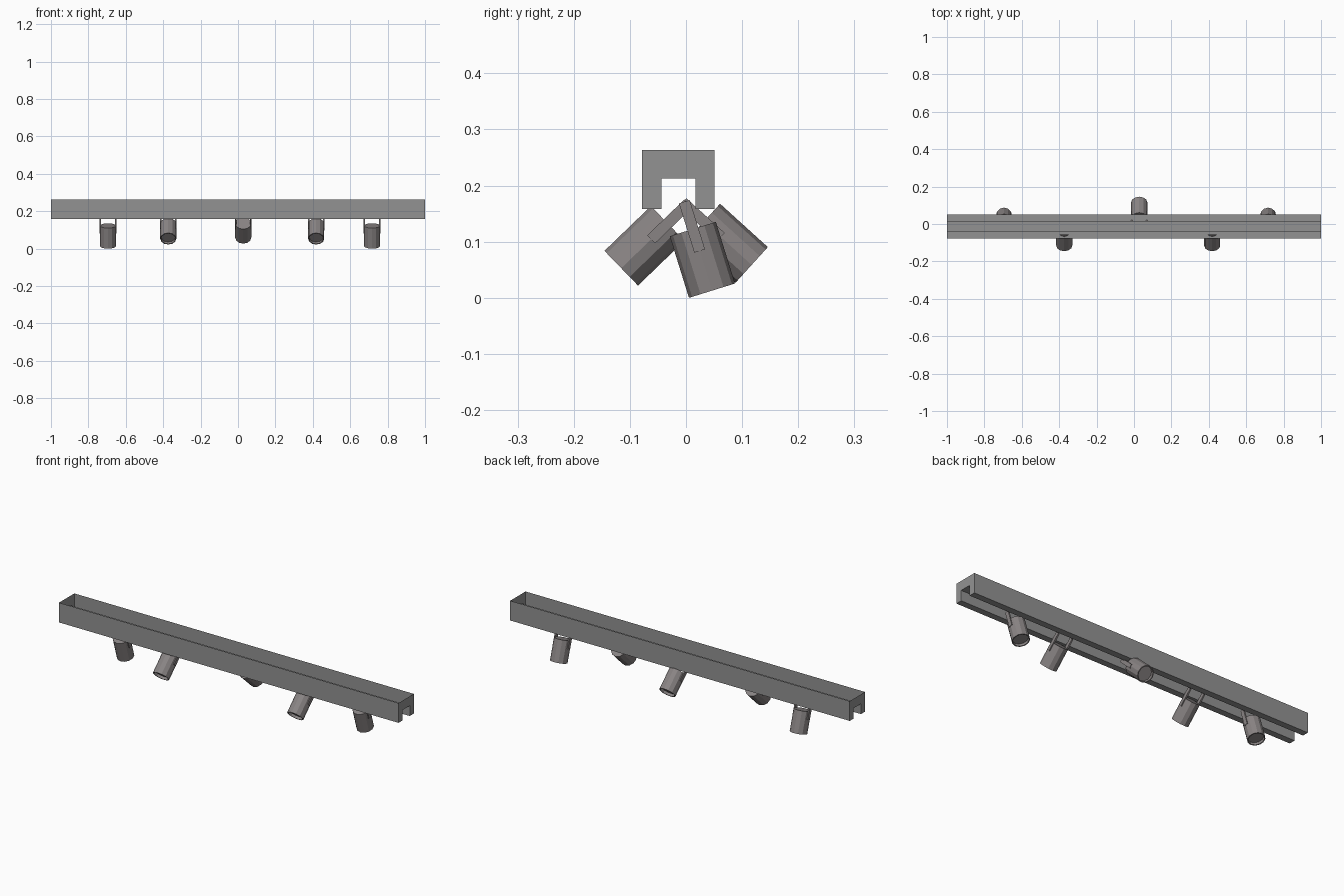
import bpy, bmesh
from math import sin, cos, radians, tau
from mathutils import Matrix

if "Cube" in bpy.data.objects:
    bpy.data.objects.remove(bpy.data.objects["Cube"])


def material(name, rgb):
    mat = bpy.data.materials.new(name)
    mat.diffuse_color = (*rgb, 1)
    mat.use_nodes = True
    mat.node_tree.nodes["Principled BSDF"].inputs["Base Color"].default_value = mat.diffuse_color
    return mat


rail_mat = material("rail_grey", (0.29, 0.29, 0.29))
lamp_mat = material("lamp_grey", (0.25, 0.23, 0.23))


def finish(name, bm, mat, matrix=None):
    me = bpy.data.meshes.new(name)
    bm.to_mesh(me)
    bm.free()
    me.materials.append(mat)
    ob = bpy.data.objects.new(name, me)
    bpy.context.collection.objects.link(ob)
    if matrix:
        ob.matrix_world = matrix
    return ob


# Rail: downward-opening channel, capped ends, open on the ceiling side
profile = [(-0.078, 0.263), (-0.078, 0.158), (-0.044, 0.158), (-0.044, 0.213),
           (0.017, 0.213), (0.017, 0.158), (0.051, 0.158), (0.051, 0.263)]
bm = bmesh.new()
left = [bm.verts.new((-1, y, z)) for y, z in profile]
right = [bm.verts.new((1, y, z)) for y, z in profile]
for i in range(len(profile) - 1):
    bm.faces.new((left[i], left[i + 1], right[i + 1], right[i]))
bm.faces.new(left[::-1])
bm.faces.new(right)
bmesh.ops.recalc_face_normals(bm, faces=bm.faces)
finish("rail", bm, rail_mat)

R, SIDES = 0.043, 12


# Lamp can: capped top, recessed lens at the bottom (local pivot at origin)
def lamp_can(name, matrix):
    rings = [(R, -0.051), (R, -0.166), (R - 0.005, -0.166), (R - 0.005, -0.152)]
    bm = bmesh.new()
    loops = [[bm.verts.new((r * cos(tau * i / SIDES), r * sin(tau * i / SIDES), z))
              for i in range(SIDES)] for r, z in rings]
    for a, b in zip(loops, loops[1:]):
        for i in range(SIDES):
            j = (i + 1) % SIDES
            bm.faces.new((a[i], b[i], b[j], a[j]))
    bm.faces.new(loops[0])
    bm.faces.new(loops[-1])
    bmesh.ops.recalc_face_normals(bm, faces=bm.faces)
    finish(name, bm, lamp_mat, matrix)


# Bracket: two thin arms gripping the sides of the can
def bracket(name, matrix):
    bm = bmesh.new()
    for s in (-1, 1):
        m = Matrix.Translation((s * 0.041, 0, -0.046)) @ Matrix.Diagonal((0.008, 0.02, 0.092, 1))
        bmesh.ops.create_cube(bm, size=1, matrix=m)
    finish(name, bm, lamp_mat, matrix)


# Spotlights: x, pivot y, pivot z, tilt towards +y
spots = [(-0.695, -0.003, 0.1712, 17.3), (-0.373, 0.004, 0.168, -46),
         (0.028, -0.006, 0.170, 47.8), (0.418, 0.004, 0.168, -46),
         (0.717, -0.003, 0.1712, 17.3)]
for n, (x, y, z, tilt) in enumerate(spots, 1):
    m = Matrix.Translation((x, y, z)) @ Matrix.Rotation(radians(tilt), 4, 'X')
    lamp_can(f"lamp_can_{n}", m)
    bracket(f"bracket_{n}", m)
